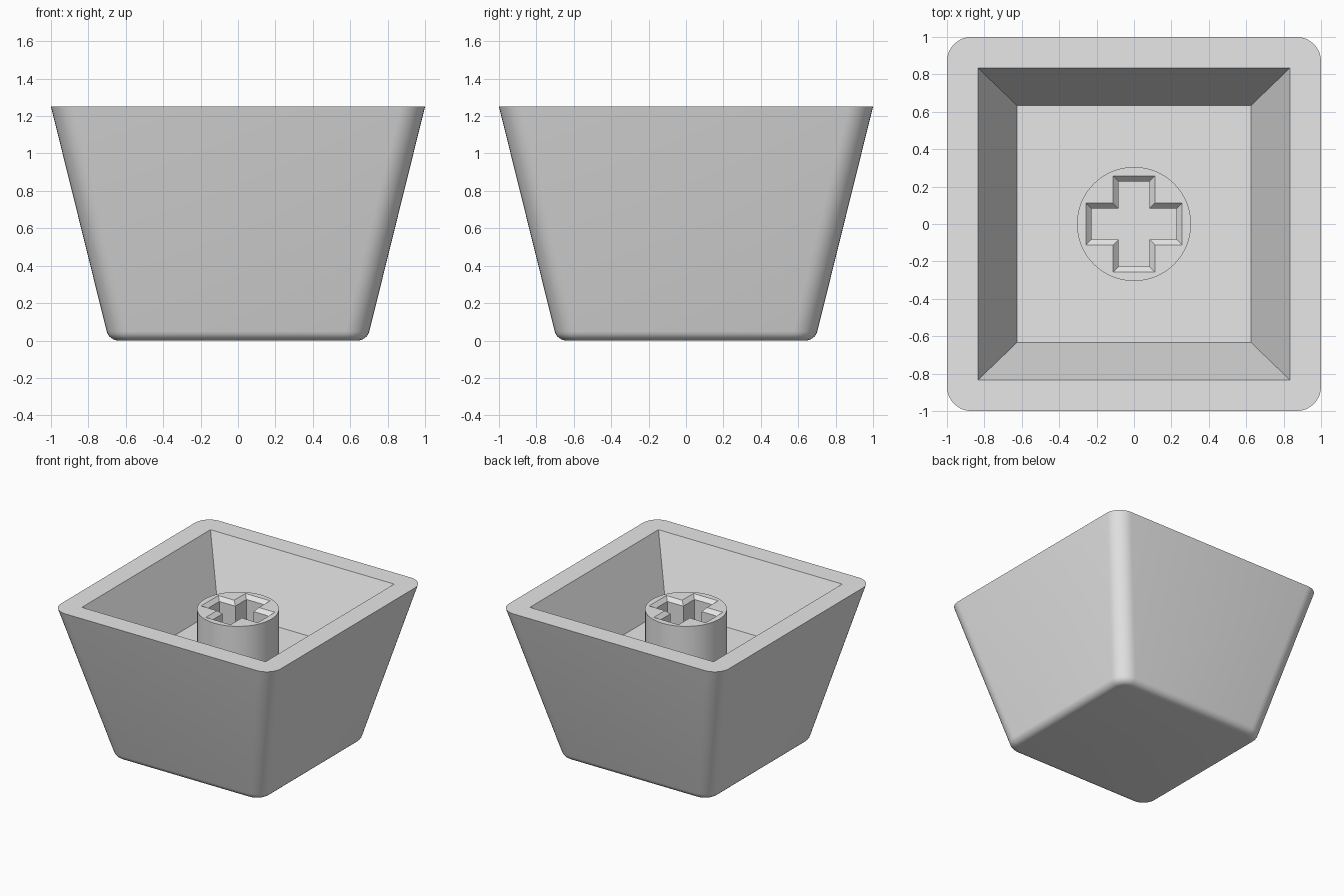
import bpy, bmesh, math

if "Cube" in bpy.data.objects:
    bpy.data.objects.remove(bpy.data.objects["Cube"])

RIM_Z, FLOOR_Z, STEM_Z = 1.25, 0.73, 1.14
CORNER, FILLET = 0.13, 0.065

grey = bpy.data.materials.new("light_grey")
grey.diffuse_color = (0.8, 0.8, 0.8, 1)
grey.use_nodes = True
grey.node_tree.nodes["Principled BSDF"].inputs["Base Color"].default_value = grey.diffuse_color


def ring(bm, hx, hy, radius, z, steps=8):
    """Rounded rectangle; radius 0 gives a sharp one with the same point count."""
    verts = []
    for i, (sx, sy) in enumerate([(1, 1), (-1, 1), (-1, -1), (1, -1)]):
        for k in range(steps + 1):
            a = math.pi / 2 * (i + k / steps)
            verts.append(bm.verts.new((sx * (hx - radius) + radius * math.cos(a),
                                       sy * (hy - radius) + radius * math.sin(a), z)))
    return verts


def bridge(bm, a, b):
    for i in range(len(a)):
        j = (i + 1) % len(a)
        bm.faces.new((a[i], a[j], b[j], b[i]))


def finish(bm, name):
    bmesh.ops.remove_doubles(bm, verts=bm.verts[:], dist=1e-4)
    bmesh.ops.recalc_face_normals(bm, faces=bm.faces[:])
    mesh = bpy.data.meshes.new(name)
    bm.to_mesh(mesh)
    bm.free()
    mesh.materials.append(grey)
    obj = bpy.data.objects.new(name, mesh)
    bpy.context.collection.objects.link(obj)
    bpy.ops.object.select_all(action='DESELECT')
    obj.select_set(True)
    bpy.context.view_layer.objects.active = obj
    bpy.ops.object.shade_smooth_by_angle(angle=math.radians(30))


# Cap shell: rounded base edge, flared sides, flat rim, tapered cavity
bm = bmesh.new()
base = 0.69
sweep = math.pi / 2 - math.atan((1 - base) / RIM_Z)
centre = base - FILLET * math.tan(sweep / 2)
widest = centre + FILLET * math.sin(sweep)
rings = []
for k in range(7):
    a = sweep * k / 6
    h = centre + FILLET * math.sin(a)
    rings.append(ring(bm, h, h, CORNER - (widest - h), FILLET * (1 - math.cos(a))))
rings.append(ring(bm, 1, 1, CORNER, RIM_Z))
rings.append(ring(bm, 0.835, 0.835, 0, RIM_Z))
rings.append(ring(bm, 0.625, 0.633, 0, FLOOR_Z))
for lower, upper in zip(rings, rings[1:]):
    bridge(bm, lower, upper)
bm.faces.new(rings[0])
bm.faces.new(rings[-1])
finish(bm, "cap_shell")


# Stem: round post with a chamfered cross-shaped slot
def loop(bm, points, z):
    return [bm.verts.new((x, y, z)) for x, y in points]


def cross(length, width):
    quarter = [(length, -width), (length, width), (width, width)]
    points = []
    for i in range(4):
        c, s = [(1, 0), (0, 1), (-1, 0), (0, -1)][i]
        points += [(c * x - s * y, s * x + c * y) for x, y in quarter]
    return points


def fill_between(bm, a, b):
    edges = [bm.edges.get((l[i - 1], l[i])) for l in (a, b) for i in range(len(l))]
    bmesh.ops.triangle_fill(bm, edges=edges, use_beauty=True)


bm = bmesh.new()
circle = [(0.305 * math.cos(math.tau * i / 64), 0.305 * math.sin(math.tau * i / 64))
          for i in range(64)]
foot = FLOOR_Z - 0.01
outer_low, outer_top = loop(bm, circle, foot), loop(bm, circle, STEM_Z)
slot_top = loop(bm, cross(0.257, 0.112), STEM_Z)
slot_mid = loop(bm, cross(0.228, 0.083), STEM_Z - 0.03)
slot_low = loop(bm, cross(0.228, 0.083), foot)
bridge(bm, outer_low, outer_top)
bridge(bm, slot_top, slot_mid)
bridge(bm, slot_mid, slot_low)
fill_between(bm, outer_top, slot_top)
fill_between(bm, outer_low, slot_low)
finish(bm, "slotted_stem")
